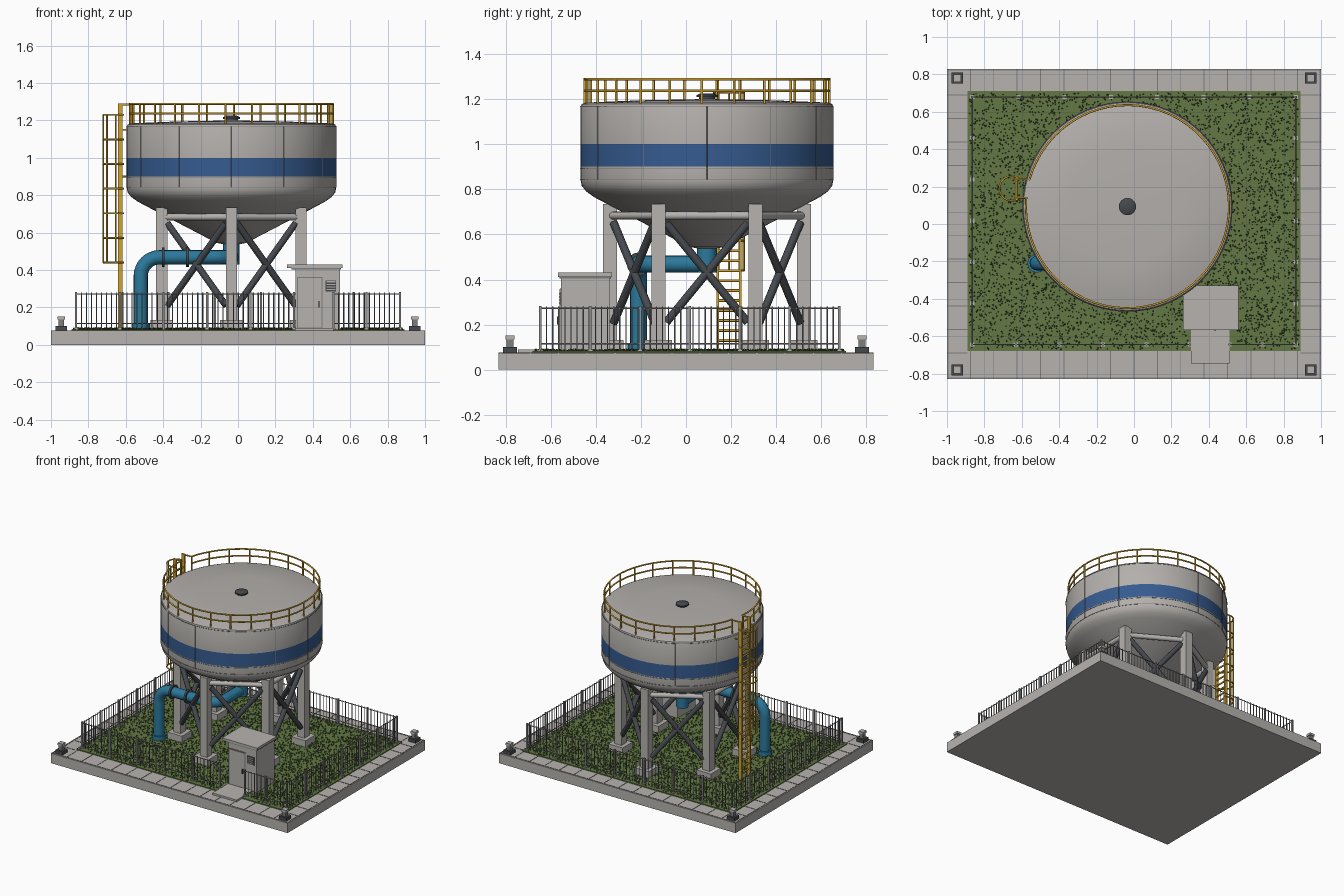
import bpy, bmesh, random
from math import sin, cos, pi, radians
from mathutils import Vector, Matrix

random.seed(4)
old = bpy.data.objects.get("Cube")
if old:
    bpy.data.objects.remove(old, do_unlink=True)


def material(name, *rgb):
    m = bpy.data.materials.new(name)
    m.use_nodes = True
    m.diffuse_color = (*rgb, 1)
    m.node_tree.nodes["Principled BSDF"].inputs["Base Color"].default_value = (*rgb, 1)
    return m


CONCRETE = material("light concrete", .47, .45, .43)
PAINT = material("pale tank paint", .45, .43, .41)
SEAM = material("seam grey", .21, .205, .20)
BLUE = material("band blue", .036, .105, .28)
PIPE = material("pipe blue", .025, .19, .33)
YELLOW = material("safety yellow", .64, .37, .03)
STEEL = material("dark steel", .06, .066, .075)
FENCE = material("fence grey", .28, .28, .28)
GRASS = material("grass green", .125, .19, .058)
TUFT = material("dark grass", .05, .08, .025)


def finish(name, me, *mats):
    if not me.materials:
        for m in mats:
            me.materials.append(m)
    me.shade_smooth()
    me.set_sharp_from_angle(angle=radians(34))
    ob = bpy.data.objects.new(name, me)
    bpy.context.collection.objects.link(ob)
    return ob


def boxes(name, specs, mat):
    """Each spec is (x range, y range, z range)."""
    bm = bmesh.new()
    for spec in specs:
        mid = Vector([(a + b) / 2 for a, b in spec])
        size = Vector([b - a for a, b in spec])
        bmesh.ops.create_cube(bm, size=1, matrix=Matrix.Translation(mid) @ Matrix.Diagonal((*size, 1)))
    me = bpy.data.meshes.new(name)
    bm.to_mesh(me)
    bm.free()
    return finish(name, me, mat)


def block(x, y, w, d, z0, z1):
    return ((x - w / 2, x + w / 2), (y - d / 2, y + d / 2), (z0, z1))


def tubes(name, paths, radius, mat, res=4, closed=False):
    cu = bpy.data.curves.new(name + "_path", "CURVE")
    cu.dimensions = "3D"
    cu.bevel_depth, cu.bevel_resolution = radius, res
    cu.use_fill_caps = True
    for path in paths:
        sp = cu.splines.new("POLY")
        sp.points.add(len(path) - 1)
        for p, co in zip(sp.points, path):
            p.co = (*co, 1)
        sp.use_cyclic_u = closed
    tmp = bpy.data.objects.new(name + "_path", cu)
    bpy.context.collection.objects.link(tmp)
    bpy.context.view_layer.update()
    me = bpy.data.meshes.new_from_object(tmp.evaluated_get(bpy.context.evaluated_depsgraph_get()))
    bpy.data.objects.remove(tmp, do_unlink=True)
    me.materials.clear()
    return finish(name, me, mat)


def lathe(name, profile, mats, pick=lambda z: 0, seg=64):
    bm = bmesh.new()
    verts = [bm.verts.new((CX + r, CY, z)) for r, z in profile]
    edges = [bm.edges.new(pair) for pair in zip(verts, verts[1:])]
    bmesh.ops.spin(bm, geom=verts + edges, cent=(CX, CY, 0), axis=(0, 0, 1), angle=2 * pi, steps=seg)
    bmesh.ops.remove_doubles(bm, verts=bm.verts, dist=.0005)
    bmesh.ops.recalc_face_normals(bm, faces=bm.faces)
    for f in bm.faces:
        f.material_index = pick(f.calc_center_median().z)
    me = bpy.data.meshes.new(name)
    bm.to_mesh(me)
    bm.free()
    return finish(name, me, *mats)


CX, CY = -.035, .093


def polar(r, deg, z):
    return Vector((CX + r * cos(radians(deg)), CY + r * sin(radians(deg)), z))


def arc(r, a, b, z, n=60):
    return [polar(r, a + (b - a) * i / n, z) for i in range(n + 1)]


def steps(a, b, n):
    return [a + (b - a) * i / n for i in range(n + 1)]


# Ground slab, lawn and paving joints
G = .082
boxes("base_slab", [((-1, 1), (-.83, .83), (0, .075))], CONCRETE)
boxes("lawn", [((-.89, .89), (-.68, .71), (.07, G))], GRASS)
joints = []
for x in steps(-.875, .875, 14):
    joints += [block(x, -.755, .005, .15, .07, .077), block(x, .77, .005, .12, .07, .077)]
for y in steps(-.69, .69, 11):
    joints += [block(s * .945, y, .11, .005, .07, .077) for s in (-1, 1)]
for s in (-1, 1):
    joints += [block(0, s * .82, 2, .004, .07, .077), block(s * .99, 0, .004, 1.66, .07, .077)]
boxes("paving_joints", joints, SEAM)

# Scattered dark tufts in the lawn, kept off the path and hut
bm = bmesh.new()
for i in range(6500):
    x, y = random.uniform(-.88, .88), random.uniform(-.67, .70)
    if .29 < x < .55 and y < -.33:
        continue
    r, turn = random.uniform(.0035, .0058), random.uniform(0, pi)
    ring = [bm.verts.new((x + r * cos(turn + k * pi * 2 / 3), y + r * sin(turn + k * pi * 2 / 3), G))
            for k in range(3)]
    tip = bm.verts.new((x, y, G + random.uniform(.003, .013)))
    for k in range(3):
        bm.faces.new((ring[k], ring[(k + 1) % 3], tip))
me = bpy.data.meshes.new("lawn_tufts")
bm.to_mesh(me)
bm.free()
finish("lawn_tufts", me, TUFT)

# Corner lamps
corners = [(sx * .945, sy * .78) for sx in (-1, 1) for sy in (-1, 1)]
boxes("lamp_bases", [block(x, y, .06, .06, .07, .10) for x, y in corners], STEEL)
boxes("lamp_stems", [block(x, y, .03, .03, .10, .135) for x, y in corners], SEAM)
boxes("lamp_caps", [block(x, y, .04, .04, .135, .152) for x, y in corners], CONCRETE)

# Tank shell with painted band, and roof vent
lathe("tank", [(0, .53), (.08, .545), (.40, .712), (.50, .765), (.535, .79), (.555, .815), (.56, .84),
               (.56, .90), (.56, 1.0), (.56, 1.165), (.555, 1.178), (.54, 1.184), (.3, 1.194), (0, 1.20)],
      [PAINT, BLUE], lambda z: int(.9 < z < 1))
tubes("tank_rings", [arc(.56, 0, 354, z) for z in (.842, .893, 1.168)], .002, SEAM, closed=True)
tubes("tank_seams", [[polar(.5595, a, .842), polar(.5595, a, 1.168)] for a in range(0, 360, 30)], .0014, SEAM)
lathe("roof_vent", [(0, 1.19), (.035, 1.19), (.035, 1.208), (.046, 1.208), (.046, 1.217), (.03, 1.225), (0, 1.225)],
      [STEEL], seg=24)

# Six legs with footings, ring beams and cross braces
angles = range(30, 390, 60)
spots = [polar(.43, a, 0) for a in angles]
boxes("legs", [block(p.x, p.y, .06, .062, G, .735) for p in spots], CONCRETE)
boxes("footings", [block(p.x, p.y, .12, .12, .08, .132) for p in spots], CONCRETE)
beams, braces = [], []
low, high, top = Vector((0, 0, .21)), Vector((0, 0, .65)), Vector((0, 0, .683))
for p, q in zip(spots, spots[1:] + spots[:1]):
    beams.append([p + top, q + top])
    a, b = p.lerp(q, .08), q.lerp(p, .08)
    braces += [[a + low, b + high], [a + high, b + low]]
tubes("ring_beams", beams, .018, CONCRETE)
tubes("cross_braces", braces, .018, STEEL)


# Supply pipe with rounded bends and flanges
def rounded(pts, r, n=8):
    pts = [Vector(p) for p in pts]
    out = [pts[0]]
    for a, b, c in zip(pts, pts[1:], pts[2:]):
        u, v = (a - b).normalized() * r, (c - b).normalized() * r
        out += [b + u * (1 - sin(t)) + v * (1 - cos(t)) for t in steps(0, pi / 2, n)]
    return out + [pts[-1]]


PX, PY, PZ = -.52, -.21, .468
tubes("supply_pipe", [rounded([(PX, PY, .08), (PX, PY, PZ), (CX, PY, PZ), (CX, CY + .02, PZ)], .10)],
      .038, PIPE, 6)
tubes("tank_outlet", [[(CX, CY, PZ - .038), (CX, CY, .58)]], .044, PIPE, 6)
tubes("pipe_flanges", [[(x - .007, PY, PZ), (x + .007, PY, PZ)] for x in (-.40, -.27)], .052, STEEL, 6)
tubes("pipe_collar", [[(PX, PY, .08), (PX, PY, .115)]], .05, PIPE, 6)

# Roof railing, open at the ladder
LA = 170
rail = [arc(.543, LA - 354.5, LA - 5.5, z) for z in (1.236, 1.288)]
tubes("railing_rails", rail, .0055, YELLOW)
tubes("railing_posts", [[polar(.543, a, 1.18), polar(.543, a, 1.288)] for a in steps(LA - 354.5, LA - 5.5, 23)],
      .0055, YELLOW)

# Ladder with safety cage
LX, LY = -.63, .19
sides = (LY - .05, LY + .05)
boxes("ladder_stringers", [block(LX, y, .025, .011, G, 1.29) for y in sides], YELLOW)
tubes("ladder_handholds", [[(LX, y, 1.285), (LX + .06, y, 1.285)] for y in sides], .0055, YELLOW)
tubes("ladder_rungs", [[(LX, sides[0], z), (LX, sides[1], z)] for z in steps(.13, 1.19, 24)], .006, YELLOW)
tubes("ladder_brackets", [[(LX, y, z), (-.585, y, z)] for y in sides for z in (.9, 1.15)], .005, YELLOW)


def hoop(deg, z):
    return (LX - .024 + .066 * cos(radians(deg)), LY + .066 * sin(radians(deg)), z)


tubes("cage_hoops", [[hoop(a, z) for a in range(50, 311, 20)] for z in steps(.44, 1.23, 6)], .005, YELLOW)
tubes("cage_bars", [[hoop(a, .44), hoop(a, 1.23)] for a in range(90, 271, 45)], .0045, YELLOW)

# Perimeter fence with a gap at the path
FX, FY0, FY1 = .865, -.645, .68
runs = [((-FX, FY1), (FX, FY1), 7), ((-FX, FY0), (-FX, FY1), 6), ((FX, FY0), (FX, FY1), 6),
        ((-FX, FY0), (.30, FY0), 5), ((.51, FY0), (FX, FY0), 2)]
rails, pickets, posts = [], [], []
for a, b, bays in runs:
    a, b = Vector((*a, 0)), Vector((*b, 0))
    for z in (.115, .272):
        rails.append([a + Vector((0, 0, z)), b + Vector((0, 0, z))])
    for t in steps(0, 1, round((b - a).length / .027)):
        p = a.lerp(b, t)
        pickets.append([(p.x, p.y, G), (p.x, p.y, .28)])
    for t in steps(0, 1, bays):
        p = a.lerp(b, t)
        posts.append(block(p.x, p.y, .011, .011, G, .282))
tubes("fence_rails", rails, .003, FENCE)
tubes("fence_pickets", pickets, .0026, FENCE)
boxes("fence_posts", posts, FENCE)
boxes("fence_post_feet", [block((s[0][0] + s[0][1]) / 2, (s[1][0] + s[1][1]) / 2, .022, .022, .08, G + .008)
                          for s in posts], CONCRETE)

# Control hut with door, louvre and path
F = -.553
boxes("hut_walls", [((.308, .545), (F, -.338), (.08, .412))], CONCRETE)
boxes("hut_roof", [((.262, .558), (-.567, -.328), (.412, .43))], CONCRETE)
boxes("hut_roof_trim", [((.285, .551), (-.56, -.333), (.404, .413))], SEAM)
boxes("door_frame", [((.315, .452), (F - .004, F), (G, .362))], SEAM)
boxes("door_panel", [((.32, .447), (F - .007, F), (G + .01, .357))], CONCRETE)
boxes("door_handle", [((.43, .437), (F - .018, F), (.20, .235))], STEEL)
boxes("louvre_panel", [((.468, .525), (F - .004, F), (.285, .345))], STEEL)
boxes("louvre_slats", [((.472, .521), (F - .009, F), (z, z + .006)) for z in steps(.292, .334, 3)], CONCRETE)
boxes("path", [((.305, .51), (-.745, F), (.07, G + .007))], CONCRETE)
